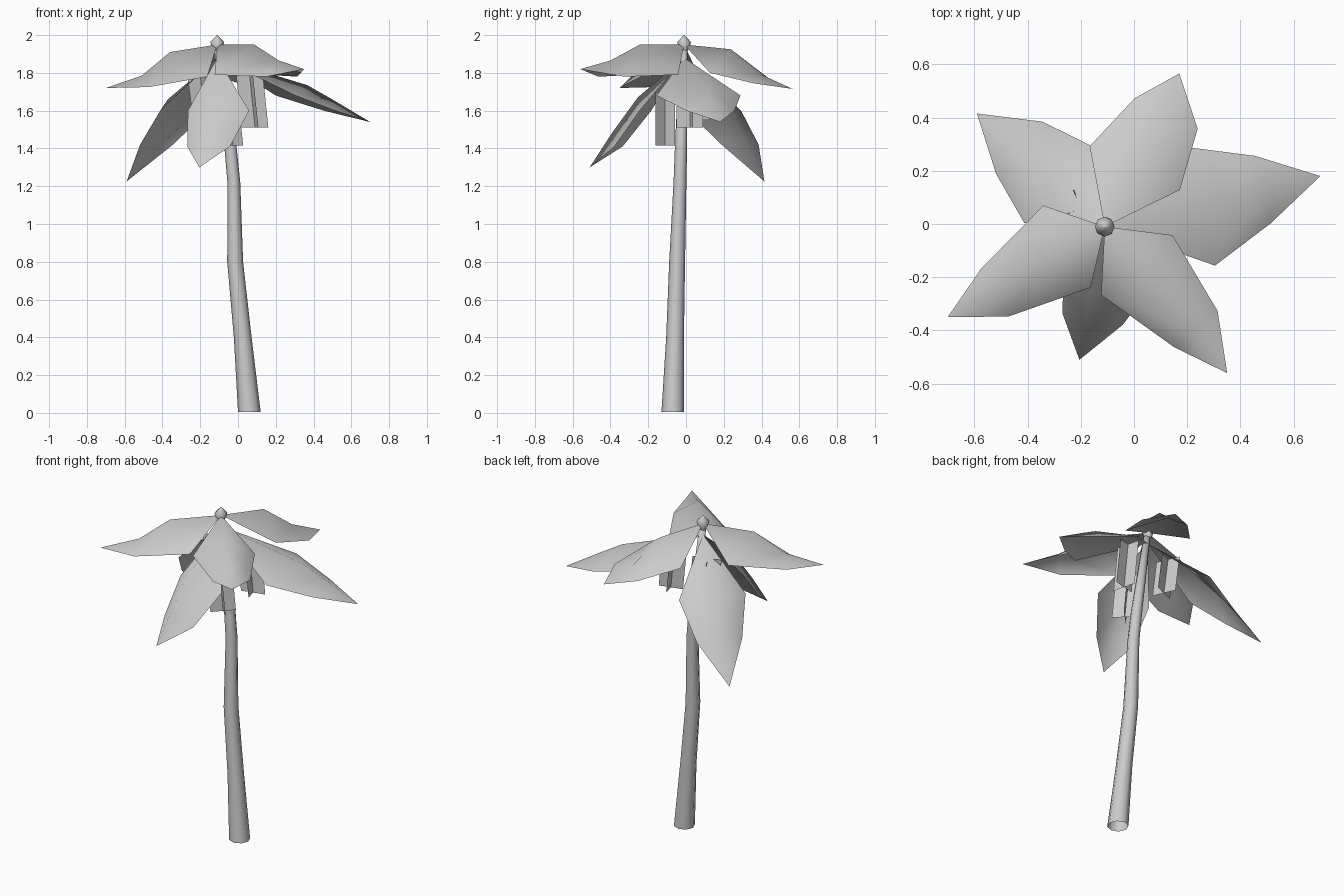
import bpy
import bmesh
from math import cos, sin, pi
from mathutils import Vector

cube = bpy.data.objects.get("Cube")
if cube:
    bpy.data.objects.remove(cube)

grey = bpy.data.materials.new("light_grey")
grey.use_nodes = True
grey.diffuse_color = (0.6, 0.6, 0.6, 1)
grey.node_tree.nodes["Principled BSDF"].inputs["Base Color"].default_value = (0.6, 0.6, 0.6, 1)


def finish(name, bm, smooth=True):
    mesh = bpy.data.meshes.new(name)
    bm.to_mesh(mesh)
    bm.free()
    mesh.materials.append(grey)
    obj = bpy.data.objects.new(name, mesh)
    bpy.context.collection.objects.link(obj)
    for poly in mesh.polygons:
        poly.use_smooth = smooth


def loft(name, rings, sides=8):
    """Join horizontal rings given as (x, y, z, radius), open at the bottom."""
    bm = bmesh.new()
    loops = []
    for x, y, z, r in rings:
        angles = [2 * pi * i / sides for i in range(sides)]
        loops.append([bm.verts.new((x + r * cos(a), y + r * sin(a), z)) for a in angles])
    for low, high in zip(loops, loops[1:]):
        for i in range(sides):
            j = (i + 1) % sides
            bm.faces.new((low[i], low[j], high[j], high[i]))
    bm.faces.new(loops[-1])
    finish(name, bm)


# Curved, tapering trunk
loft("trunk", [(.06, -.07, .005, .06), (.025, -.058, .4, .047), (-.015, -.047, .8, .042),
               (-.022, -.032, 1.22, .034), (-.042, -.026, 1.43, .032), (-.105, -.013, 1.92, .02)])

# Pointed bud on top of the trunk
loft("crown_bud", [(-.11, -.01, 1.915, .02), (-.11, -.01, 1.962, .037), (-.11, -.01, 2.0, .002)])


# Ridged leaves: rib points are (reach, z), edges are (reach, z, left width, right width)
def leaf(name, tip, base_z, rib1, rib2, edge1, edge2):
    base = Vector((-.11, -.01, 0))
    out = Vector((tip[0], tip[1], 0)) - base
    out.normalize()
    side = Vector((-out.y, out.x, 0))
    bm = bmesh.new()

    def point(reach, z, w=0.0):
        return bm.verts.new(base + out * reach + side * w + Vector((0, 0, z)))

    root, r1, r2 = point(0, base_z), point(*rib1), point(*rib2)
    end = bm.verts.new(tip)
    for s, k in ((1, 2), (-1, 3)):
        e1 = point(edge1[0], edge1[1], s * edge1[k])
        e2 = point(edge2[0], edge2[1], s * edge2[k])
        for face in ((root, r1, e1), (r1, r2, e2, e1), (r2, end, e2)):
            bm.faces.new(face[::s])
    finish(name, bm)


leaf("upper_leaf_front", (.35, -.56, 1.82), 1.95,
     (.305, 1.95), (.51, 1.865), (.188, 1.79, .175, .175), (.515, 1.78, .122, .09))
leaf("upper_leaf_back", (.17, .565, 1.715), 1.95,
     (.276, 1.925), (.456, 1.79), (.247, 1.80, .183, .193), (.483, 1.745, .11, .153))
leaf("upper_leaf_right", (-.70, -.35, 1.72), 1.95,
     (.289, 1.91), (.462, 1.785), (.16, 1.78, .172, .184), (.481, 1.725, .112, .095))
leaf("lower_leaf_back", (-.59, .415, 1.225), 1.88,
     (.35, 1.66), (.49, 1.44), (.235, 1.60, .19, .195), (.437, 1.42, .122, .14))
leaf("lower_leaf_left", (.70, .18, 1.54), 1.88,
     (.49, 1.735), (.625, 1.66), (.37, 1.68, .22, .237), (.61, 1.60, .13, .13))
leaf("lower_leaf_front", (-.205, -.51, 1.30), 1.88,
     (.25, 1.67), (.39, 1.48), (.20, 1.60, .21, .12), (.35, 1.41, .135, .095))


# Hanging pods, each made of two crossed upright blades
for name, x, y, low, high, turn in (("pod_left", .09, .02, 1.51, 1.80, .25),
                                    ("pod_front", -.025, -.11, 1.415, 1.70, .8),
                                    ("pod_back", -.17, .06, 1.55, 1.78, .4)):
    bm = bmesh.new()
    for angle in (turn, turn + pi / 2):
        blade = Vector((cos(angle), sin(angle), 0)) * .073
        bottom, top = Vector((x, y, low)), Vector((x - .03, y, high))
        corners = (bottom - blade, bottom + blade, top + blade, top - blade)
        bm.faces.new([bm.verts.new(c) for c in corners])
    finish(name, bm, smooth=False)
